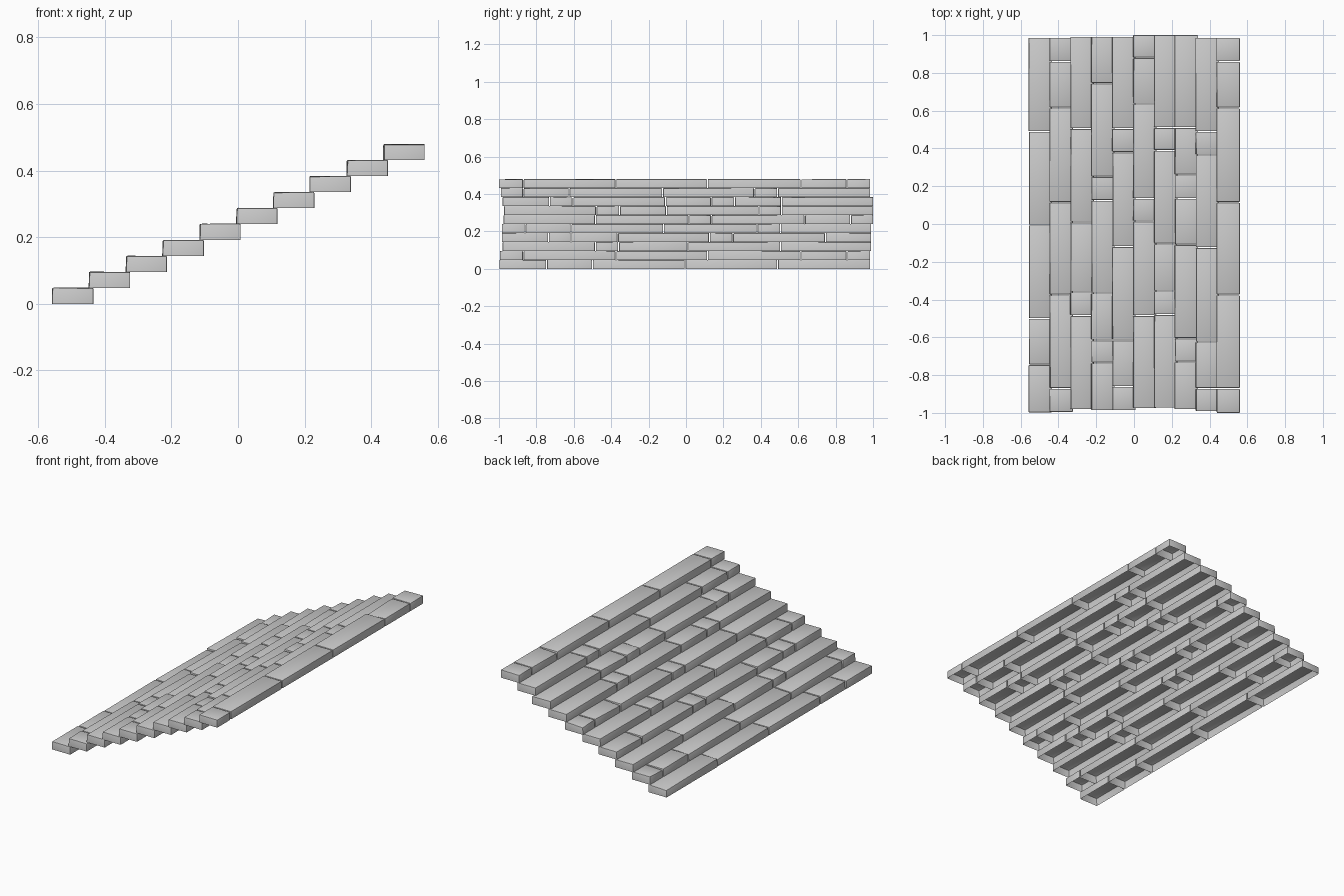
import bpy, bmesh, random
from mathutils import Vector

if "Cube" in bpy.data.objects:
    bpy.data.objects.remove(bpy.data.objects["Cube"])

random.seed(4)

# Block joints along y for every step, lowest step first
JOINTS = [
    [-.997, -.745, -.5, -.005, .49, .985],
    [-.995, -.87, -.375, .115, .615, .86, .985],
    [-.98, -.485, -.36, .01, .505, .99],
    [-.985, -.735, -.615, -.365, .125, .25, .745, .99],
    [-.985, -.86, -.615, -.12, .38, .505, .99],
    [-.975, -.485, .015, .135, .635, .88, 1.0],
    [-.972, -.48, -.355, -.105, .39, .51, 1.0],
    [-.98, -.73, -.605, -.11, .135, .26, .51, 1.0],
    [-.99, -.87, -.625, -.125, .365, .49, .985],
    [-1.0, -.87, -.375, .115, .615, .86, .985],
]
RUN, RISE, DEPTH, HEIGHT, GAP = .1105, .048, .125, .0485, .0025


def add_block(bm, x0, x1, y0, y1, z0, z1):
    """Worn stone block: five-sided shell, open underneath, softened edges."""
    r = random.uniform
    block = bmesh.new()
    bmesh.ops.create_cube(block, size=1)
    for v in block.verts:
        top = v.co.z > 0
        back = v.co.x > 0
        v.co = Vector((x1 if back else x0, y1 if v.co.y > 0 else y0,
                       z1 if top else z0))
        if top:
            v.co.z -= r(0, .0025)
            if not back:
                v.co.x += r(0, .003)
    # one worn front corner on some blocks
    if random.random() < .3:
        corner = random.choice([v for v in block.verts
                                if v.co.z > (z0 + z1) / 2 and v.co.x < (x0 + x1) / 2])
        corner.co.z -= .006
    bottom = [f for f in block.faces if f.normal.z < -.9
              or all(v.co.z < z0 + .001 for v in f.verts)]
    bmesh.ops.delete(block, geom=bottom, context='FACES_ONLY')
    edges = [e for e in block.edges if not e.is_boundary]
    bmesh.ops.bevel(block, geom=edges, offset=.004, segments=2, profile=.5,
                    affect='EDGES')
    tmp = bpy.data.meshes.new("tmp")
    block.to_mesh(tmp)
    block.free()
    bm.from_mesh(tmp)
    bpy.data.meshes.remove(tmp)


# Ten steps, each a row of blocks
for i, ys in enumerate(JOINTS):
    bm = bmesh.new()
    x0, z0 = -.559 + RUN * i, RISE * i
    for k in range(len(ys) - 1):
        a = ys[k] + (GAP if k else 0)
        b = ys[k + 1] - (GAP if k < len(ys) - 2 else 0)
        add_block(bm, x0 + random.uniform(0, .003), x0 + DEPTH, a, b, z0, z0 + HEIGHT)
    name = f"step_{i + 1:02d}"
    mesh = bpy.data.meshes.new(name)
    bm.to_mesh(mesh)
    bm.free()
    ob = bpy.data.objects.new(name, mesh)
    bpy.context.collection.objects.link(ob)
    bpy.ops.object.select_all(action='DESELECT')
    ob.select_set(True)
    bpy.context.view_layer.objects.active = ob
    bpy.ops.object.shade_smooth_by_angle()
